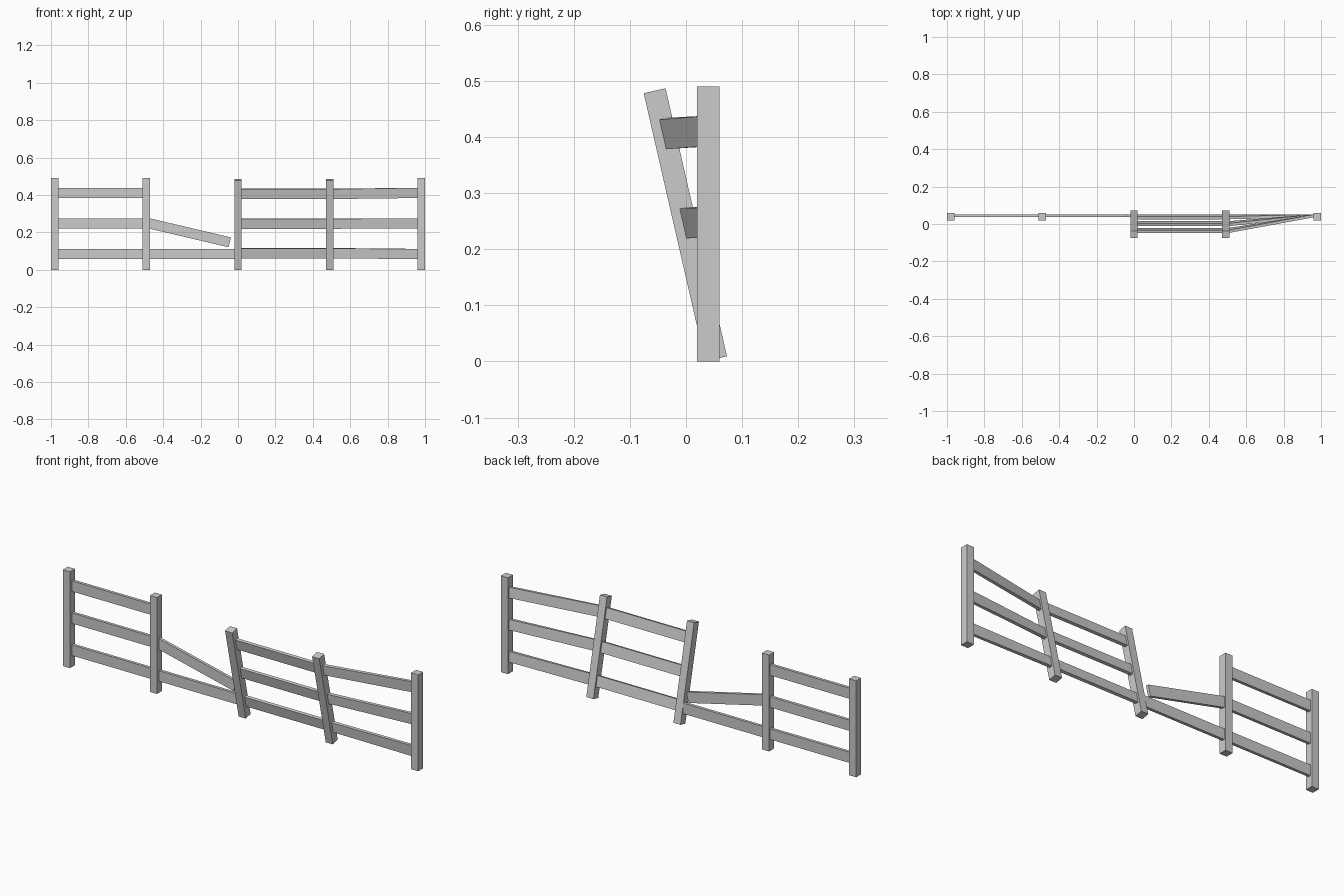
import bpy
from math import radians
from mathutils import Vector, Matrix

if "Cube" in bpy.data.objects:
    bpy.data.objects.remove(bpy.data.objects["Cube"])

POST, HEIGHT = 0.02, 0.49            # post half width, post length
RAIL_T, RAIL_H = 0.0075, 0.027       # rail half thickness, half height
LEVELS = {"lower": 0.085, "middle": 0.248, "upper": 0.411}

# Post frames: origin at the foot, local z along the post
upright = Matrix.Translation((0, 0.04, 0))
leaning = Matrix.Translation((0, 0.0535, 0.0048)) @ Matrix.Rotation(radians(12.9), 4, 'X')


def prism(name, start, end):
    """Solid joining two matching four-corner ends."""
    me = bpy.data.meshes.new(name)
    faces = [(3, 2, 1, 0), (4, 5, 6, 7)]
    faces += [(i, (i + 1) % 4, (i + 1) % 4 + 4, i + 4) for i in range(4)]
    me.from_pydata(start + end, [], faces)
    ob = bpy.data.objects.new(name, me)
    bpy.context.collection.objects.link(ob)
    return ob


def post(name, x, frame):
    ring = [(-1, -1), (1, -1), (1, 1), (-1, 1)]
    ends = [[frame @ Vector((x + a * POST, b * POST, z)) for a, b in ring]
            for z in (0, HEIGHT)]
    return prism(name, *ends)


def rail_end(x, frame, z, slope=0.0):
    """Rail cross-section placed in a post frame, turned by slope about y."""
    turn = Matrix.Translation((x, 0.004, z)) @ Matrix.Rotation(slope, 4, 'Y')
    return [frame @ turn @ Vector((0, a * RAIL_T, b * RAIL_H))
            for a, b in [(-1, -1), (1, -1), (1, 1), (-1, 1)]]


# Posts
xs = [-0.98, -0.49, 0.0, 0.49, 0.98]
frames = [upright, upright, leaning, leaning, upright]
for i, (x, f) in enumerate(zip(xs, frames)):
    post(f"post_{i + 1}", x, f)

# Rails between neighbouring posts; the second bay is broken
for i in range(4):
    for level, z in LEVELS.items():
        if i == 1 and level != "lower":
            continue
        # the lower rail of the broken bay stays straight and upright
        f_end = upright if i == 1 else frames[i + 1]
        prism(f"{level}_rail_{i + 1}",
              rail_end(xs[i] + POST - 0.003, frames[i], z),
              rail_end(xs[i + 1] - POST + 0.003, f_end, z))

# Fallen middle rail
drop = radians(13.2)
prism("fallen_rail",
      rail_end(-0.478, upright, 0.249, drop),
      rail_end(-0.044, upright, 0.147, drop))
